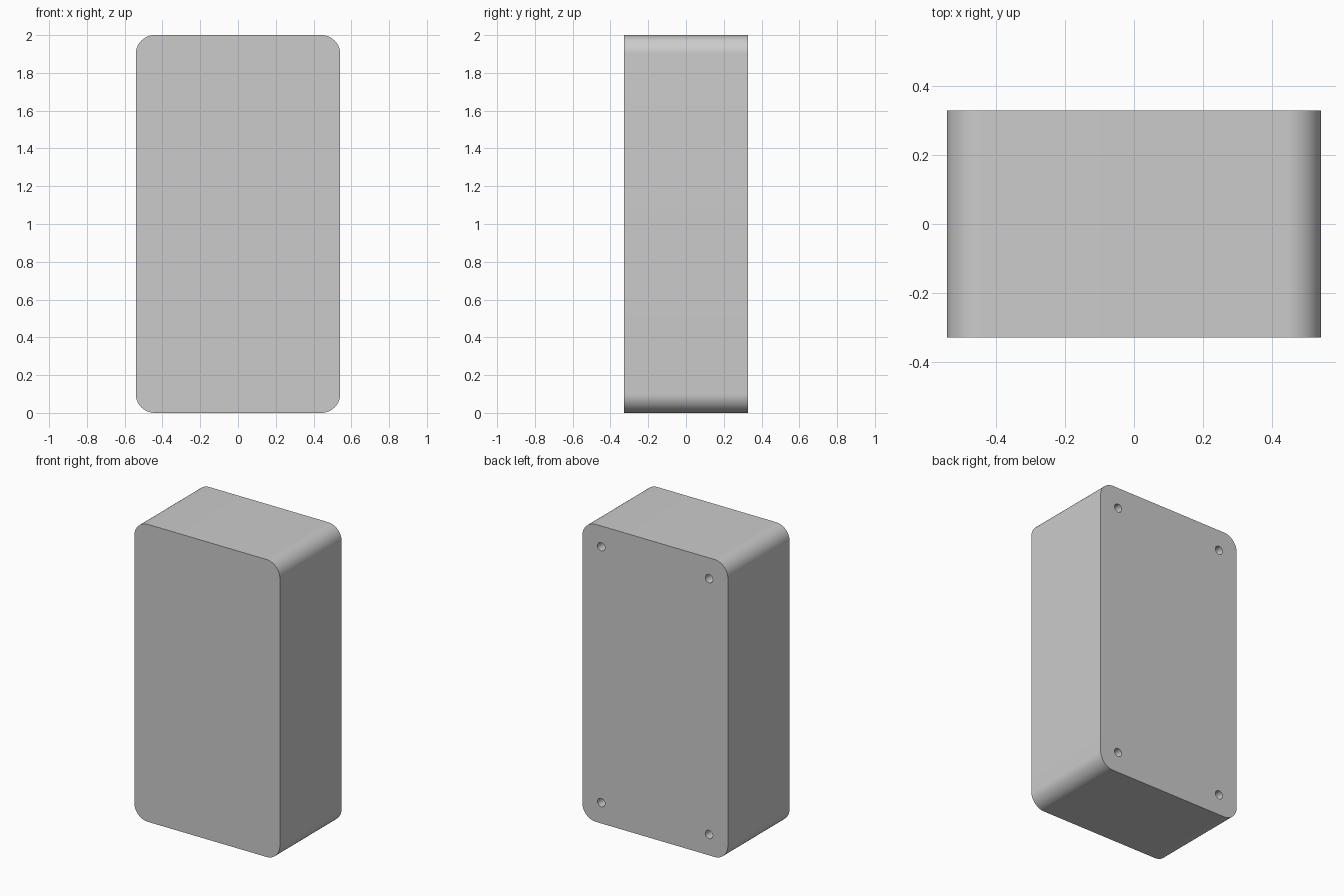
import bpy, bmesh, math

if "Cube" in bpy.data.objects:
    bpy.data.objects.remove(bpy.data.objects["Cube"])

W, D, H, R = 1.082, 0.656, 2.0, 0.1        # width, depth, height, corner radius
HOLE_R, HOLE_DEPTH, INSET = 0.028, 0.1, 0.14
SEG = 16


def rounded_outline(w, h, r, seg):
    """Rounded rectangle in x/z, standing on z = 0."""
    pts = []
    for i, (sx, sz) in enumerate([(1, 1), (-1, 1), (-1, -1), (1, -1)]):
        cx, cz = sx * (w / 2 - r), h / 2 + sz * (h / 2 - r)
        for k in range(seg + 1):
            a = math.pi / 2 * (i + k / seg)
            pts.append((cx + r * math.cos(a), cz + r * math.sin(a)))
    return pts


def extruded(name, outline, y0, y1):
    """Extrude an x/z outline from y0 to y1."""
    bm = bmesh.new()
    face = bm.faces.new([bm.verts.new((x, y0, z)) for x, z in outline])
    new = bmesh.ops.extrude_face_region(bm, geom=[face], use_keep_orig=True)["geom"]
    verts = [g for g in new if isinstance(g, bmesh.types.BMVert)]
    bmesh.ops.translate(bm, verts=verts, vec=(0, y1 - y0, 0))
    bmesh.ops.recalc_face_normals(bm, faces=bm.faces)
    mesh = bpy.data.meshes.new(name)
    bm.to_mesh(mesh)
    bm.free()
    obj = bpy.data.objects.new(name, mesh)
    bpy.context.collection.objects.link(obj)
    return obj


# Enclosure block with rounded long corners
body = extruded("enclosure_body", rounded_outline(W, H, R, SEG), -D / 2, D / 2)

# Four blind screw holes in the back
for x in (-(W / 2 - INSET), W / 2 - INSET):
    for z in (INSET, H - INSET):
        ring = [(x + HOLE_R * math.cos(t * math.tau / 32),
                 z + HOLE_R * math.sin(t * math.tau / 32)) for t in range(32)]
        cutter = extruded("screw_hole_cutter", ring, D / 2 - HOLE_DEPTH, D / 2 + 0.05)
        mod = body.modifiers.new("screw_hole", "BOOLEAN")
        mod.operation, mod.solver, mod.object = "DIFFERENCE", "EXACT", cutter
        cutter.hide_render = True
        bpy.context.view_layer.objects.active = body
        bpy.ops.object.modifier_apply(modifier=mod.name)
        bpy.data.objects.remove(cutter)

# Smooth corners, crisp rims
bpy.ops.object.select_all(action="DESELECT")
body.select_set(True)
bpy.context.view_layer.objects.active = body
bpy.ops.object.shade_smooth_by_angle(angle=math.radians(30))
